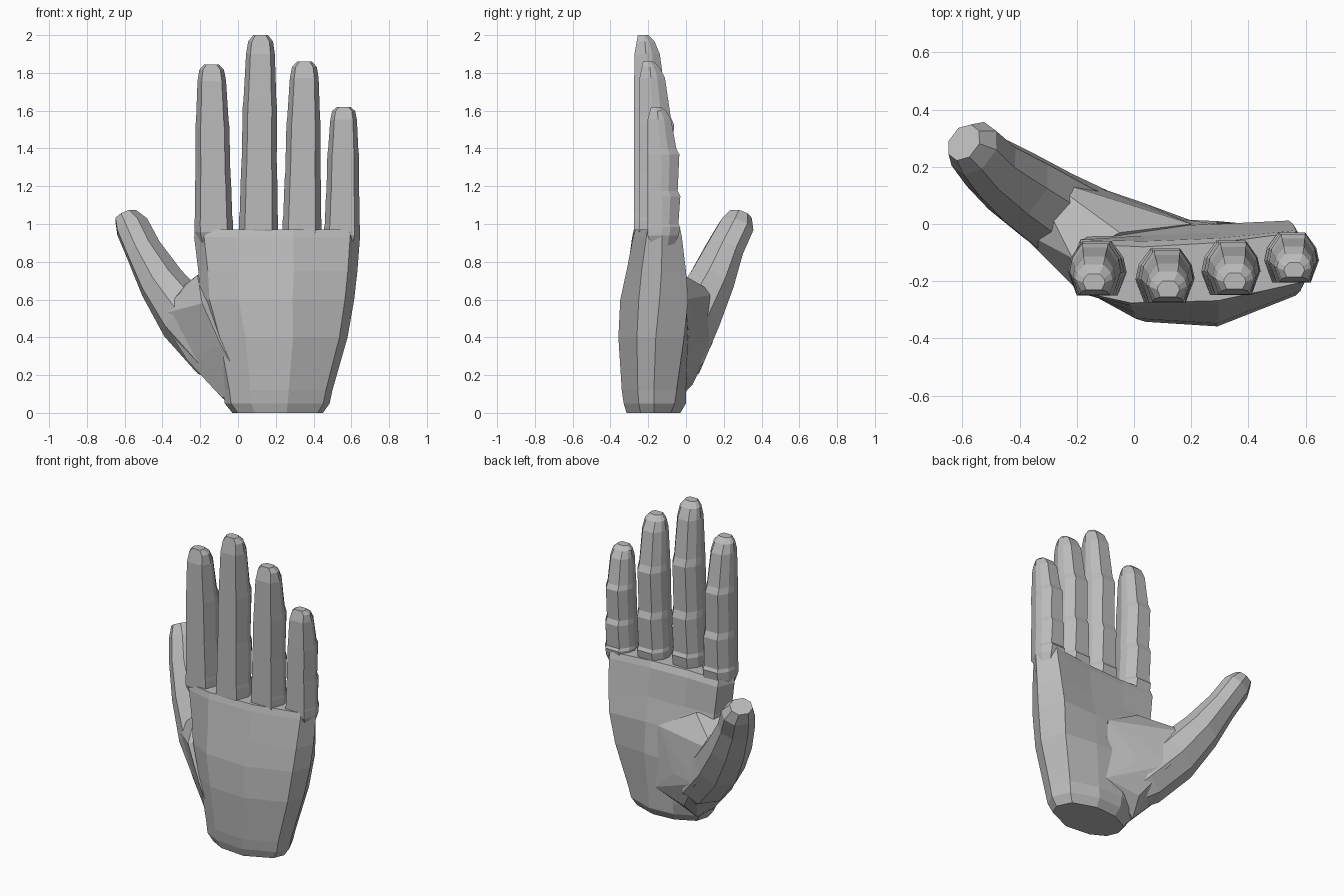
import bpy, bmesh
from mathutils import Vector

if "Cube" in bpy.data.objects:
    bpy.data.objects.remove(bpy.data.objects["Cube"])

skin = bpy.data.materials.new("plain grey")
skin.diffuse_color = (0.5, 0.5, 0.5, 1)
skin.use_nodes = True
skin.node_tree.nodes["Principled BSDF"].inputs["Base Color"].default_value = skin.diffuse_color


def make_object(name, bm):
    bmesh.ops.recalc_face_normals(bm, faces=bm.faces)
    mesh = bpy.data.meshes.new(name)
    bm.to_mesh(mesh)
    bm.free()
    mesh.materials.append(skin)
    ob = bpy.data.objects.new(name, mesh)
    bpy.context.collection.objects.link(ob)
    return ob


def loft(name, rings):
    """Skin a closed tube through rings with equal point counts."""
    bm = bmesh.new()
    loops = [[bm.verts.new(p) for p in ring] for ring in rings]
    n = len(loops[0])
    for a, b in zip(loops, loops[1:]):
        for i in range(n):
            j = (i + 1) % n
            bm.faces.new((a[i], a[j], b[j], b[i]))
    caps = [bm.faces.new(loops[0][::-1]), bm.faces.new(loops[-1])]
    bmesh.ops.triangulate(bm, faces=caps)
    return make_object(name, bm)


def hull(name, points):
    """Convex faceted mass around a few points."""
    bm = bmesh.new()
    for p in points:
        bm.verts.new(p)
    result = bmesh.ops.convex_hull(bm, input=bm.verts)
    loose = [v for v in result["geom_interior"] if isinstance(v, bmesh.types.BMVert)]
    bmesh.ops.delete(bm, geom=loose, context='VERTS')
    return make_object(name, bm)


# Palm: stacked sections from wrist to knuckles (z, left x, right x, depths)
ACROSS = (0, .06, .25, .6, .94, 1, .91, .6, .3, .05)
PALM = [
    (0.00, -.03, .45, (-.18, -.25, -.30, -.315, -.24, -.17, -.08, -.03, -.04, -.10)),
    (0.05, -.07, .485, (-.18, -.26, -.315, -.33, -.25, -.17, -.06, 0, -.01, -.08)),
    (0.12, -.08, .50, (-.17, -.26, -.325, -.34, -.255, -.17, -.05, 0, 0, -.05)),
    (0.40, -.14, .58, (-.16, -.26, -.342, -.358, -.26, -.16, -.01, .01, .02, 0)),
    (0.60, -.20, .615, (-.16, -.245, -.33, -.348, -.25, -.14, .012, 0, -.01, -.03)),
    (0.75, -.21, .632, (-.165, -.245, -.31, -.315, -.235, -.13, 0, -.03, -.04, -.05)),
    (0.93, -.232, .646, (-.165, -.245, -.285, -.28, -.21, -.126, -.022, -.05, -.06, -.055)),
    (0.97, -.229, .643, (-.165, -.24, -.276, -.268, -.203, -.126, -.03, -.065, -.08, -.07)),
]
hand = loft("hand", [[(l + (r - l) * t, y, z) for t, y in zip(ACROSS, ys)]
                     for z, l, r, ys in PALM])

# Fingers: eight-sided tubes, stepped at the joints on the palm side
SECTION = ((-.7, 0), (.7, 0), (1, .45), (.9, .7), (.5, 1), (-.5, 1), (-.9, .7), (-1, .45))
STEPS = ((0, .8, .8), (.08, 1, .95), (.14, 1, 1), (.16, .97, .94), (.36, .93, 1), (.4, .9, .92),
         (.66, .88, .97), (.7, .84, .88), (.91, .74, .72), (.97, .64, .57), (1, .38, .4))


def finger(name, x_base, x_tip, z_tip, half, front, depth):
    z_base = .88
    rings = []
    for f, w, d in STEPS:
        cx = x_base + (x_tip - x_base) * f
        inset = .03 if f == 0 else .02 * max(0, f - .9) / .1
        rings.append([(cx + sx * half * w,
                       front + inset + sy * (depth * d - inset),
                       z_base + (z_tip - z_base) * f) for sx, sy in SECTION])
    return loft(name, rings)


parts = [
    finger("index_finger", -.127, -.14, 1.845, .102, -.25, .19),
    finger("middle_finger", .107, .12, 2.0, .103, -.275, .19),
    finger("ring_finger", .337, .352, 1.86, .103, -.248, .19),
    finger("little_finger", .55, .56, 1.62, .095, -.205, .175),
]

# Thumb: tube swept outward from the wrist (centre, half width, half height)
THUMB = [
    ((.06, -.14, .13), .09, .06), ((-.10, -.04, .31), .14, .14),
    ((-.27, .04, .50), .14, .14), ((-.405, .13, .69), .125, .11),
    ((-.50, .20, .86), .105, .085), ((-.56, .265, .985), .095, .08),
    ((-.595, .285, 1.045), .065, .055),
]
OCTAGON = ((1, .4), (.45, 1), (-.45, 1), (-1, .4), (-1, -.4), (-.45, -1), (.45, -1), (1, -.4))
side = Vector((.6, .8, 0))
rings = []
for i, (c, ru, rv) in enumerate(THUMB):
    before, after = THUMB[max(i - 1, 0)][0], THUMB[min(i + 1, len(THUMB) - 1)][0]
    up = (Vector(after) - Vector(before)).cross(side).normalized()
    ring = [Vector(c) + side * ru * a + up * rv * b for a, b in OCTAGON]
    for p in ring:
        p.z = min(p.z, 1.075)
    rings.append(ring)
parts.append(loft("thumb", rings))

# Fleshy mass joining the thumb to the palm and the index knuckle
parts.append(hull("thumb_web", [
    (-.19, -.24, .58), (-.09, -.27, .36), (.04, -.295, .12),
    (-.215, -.12, .73), (-.28, .01, .68), (-.31, .16, .63),
    (-.42, -.01, .52), (-.27, -.08, .28), (-.085, -.17, .08),
    (-.16, .14, .37), (.03, .075, .36), (.22, .005, .2), (-.01, .035, .15),
    (-.04, -.06, .05), (.2, .0, .6), (-.05, -.03, .74),
]))

# Merge everything into one continuous skin
bpy.context.view_layer.objects.active = hand
for part in parts:
    mod = hand.modifiers.new("join", 'BOOLEAN')
    mod.operation = 'UNION'
    mod.solver = 'EXACT'
    mod.object = part
    bpy.ops.object.modifier_apply(modifier=mod.name)
    bpy.data.objects.remove(part)
